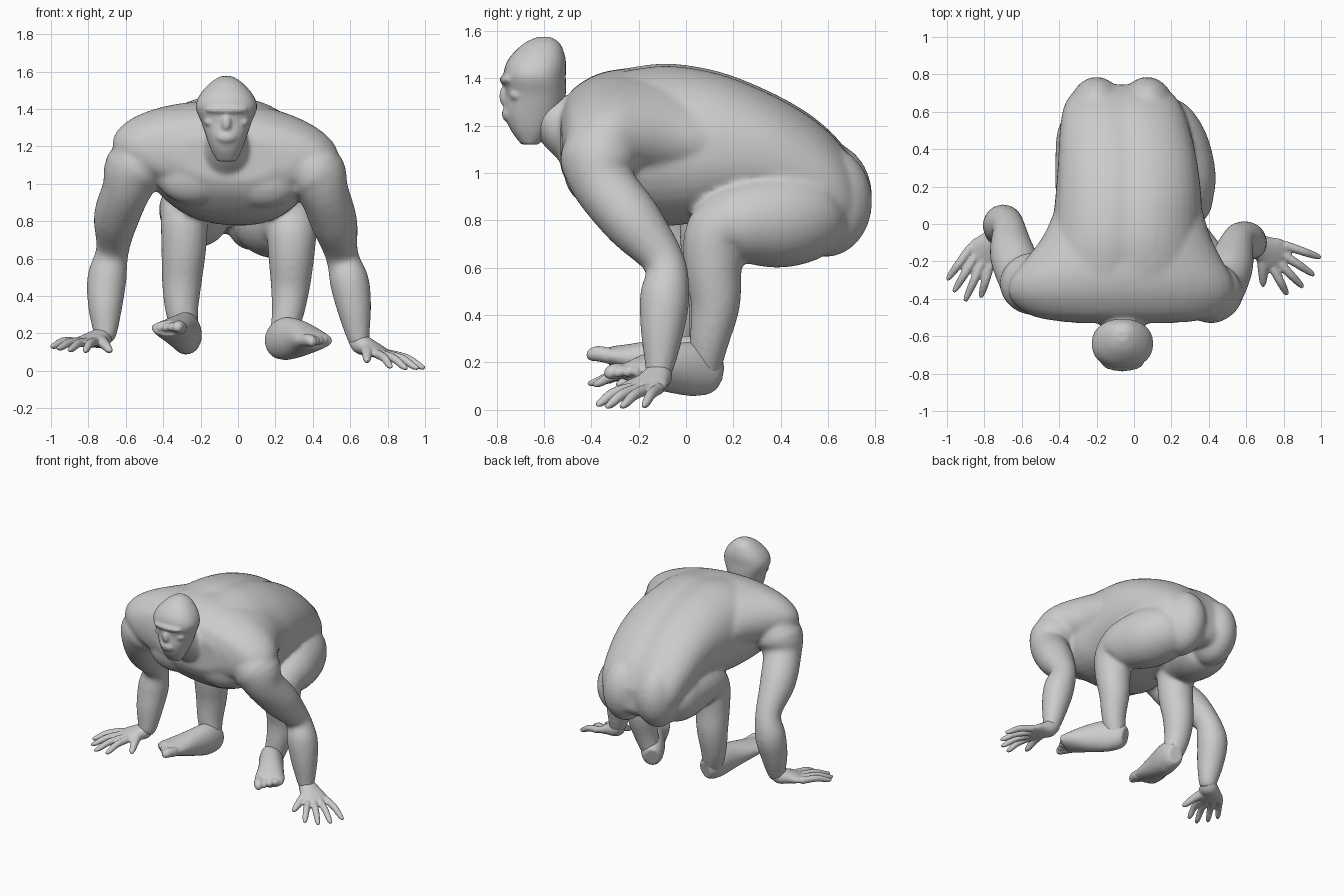
import bpy, bmesh, math
from mathutils import Vector, Matrix

X, Y, Z = Vector((1, 0, 0)), Vector((0, 1, 0)), Vector((0, 0, 1))


def spline(rows, steps=4):
    """Catmull-Rom resampling of rows of equal length."""
    out = []
    for i in range(len(rows) - 1):
        a, b = rows[i], rows[i + 1]
        p = rows[i - 1] if i else a
        q = rows[i + 2] if i + 2 < len(rows) else b
        for k in range(steps):
            t = k / steps
            out.append([0.5 * (2 * b0 + (b1 - a0) * t + (2 * a0 - 5 * b0 + 4 * b1 - c1) * t * t
                               + (3 * b0 - a0 - 3 * b1 + c1) * t ** 3)
                        for a0, b0, b1, c1 in zip(p, a, b, q)])
    return out + [list(rows[-1])]


def tube(bm, rows, ref=Z, axis=None, power=1.0, dent=0.0, tilt=0.0, n=28):
    """Closed loft through rows of (x, y, z, half width[, half height])."""
    pts = spline([r if len(r) == 5 else (*r, r[3]) for r in rows])
    rings = []
    for i, (x, y, z, w, h) in enumerate(pts):
        lo, hi = pts[max(i - 1, 0)], pts[min(i + 1, len(pts) - 1)]
        t = axis or (Vector(hi[:3]) - Vector(lo[:3])).normalized()
        side = t.cross(ref).normalized()
        up = side.cross(t)
        ring = []
        for k in range(n):
            c, s = math.cos(math.tau * k / n), math.sin(math.tau * k / n)
            u = math.copysign(abs(c) ** power, c) * w
            v = math.copysign(abs(s) ** power, s) * h
            if s > 0:
                v -= dent * math.exp(-(u / 0.07) ** 2)
            v -= tilt * u
            ring.append(bm.verts.new(Vector((x, y, z)) + side * u + up * v))
        rings.append(ring)
    for r0, r1 in zip(rings, rings[1:]):
        for k in range(n):
            bm.faces.new((r0[k], r0[(k + 1) % n], r1[(k + 1) % n], r1[k]))
    bm.faces.new(rings[0][::-1])
    bm.faces.new(rings[-1])


def ball(bm, loc, size):
    m = Matrix.Translation(loc) @ Matrix.Diagonal((*size, 1))
    bmesh.ops.create_uvsphere(bm, u_segments=24, v_segments=14, radius=1, matrix=m)


def finish(bm, name, voxel, smooth):
    """Fuse the overlapping volumes into one smooth skin."""
    bmesh.ops.recalc_face_normals(bm, faces=bm.faces)
    me = bpy.data.meshes.new(name)
    bm.to_mesh(me)
    bm.free()
    ob = bpy.data.objects.new(name, me)
    bpy.context.collection.objects.link(ob)
    r = ob.modifiers.new("fuse", 'REMESH')
    r.mode, r.voxel_size, r.use_smooth_shade = 'VOXEL', voxel, True
    s = ob.modifiers.new("soften", 'SMOOTH')
    s.factor, s.iterations = 0.5, smooth


# body: torso with spine groove
bm = bmesh.new()
torso = [(-0.53, -.05, 1.26, 1.02, .26), (-0.48, -.05, 1.35, .93, .38), (-0.35, -.05, 1.42, .82, .44),
         (-0.2, -.045, 1.455, .785, .43), (-0.05, -.04, 1.466, .78, .405), (0.15, -.03, 1.43, .81, .39),
         (0.35, -.035, 1.35, .83, .37), (0.52, -.05, 1.255, .76, .345), (0.64, -.06, 1.15, .73, .31),
         (0.71, -.065, 1.05, .75, .25), (0.745, -.065, .97, .80, .16)]
tube(bm, [(cx, y, (t + b) / 2, w, (t - b) / 2) for y, cx, t, b, w in torso],
     axis=Y, power=0.88, dent=0.018, tilt=0.06, n=40)
# upper back flaring out to the shoulders
tube(bm, [(-.04, -.525, 1.15, .32, .11), (-.05, -.49, 1.16, .50, .18), (-.065, -.40, 1.17, .595, .235),
          (-.065, -.30, 1.185, .595, .25), (-.055, -.19, 1.19, .525, .25), (-.04, -.07, 1.18, .45, .25),
          (-.03, .06, 1.16, .40, .22), (-.03, .16, 1.15, .37, .18)], axis=Y, tilt=0.06, n=40)
for s in (-1, 1):
    ball(bm, (-.05 + s * .19, -.41, 1.04 - s * .01), (.2, .11, .16))        # chest muscle
    ball(bm, (-.065 + s * .135, .59, .89 - s * .01), (.155, .198, .235))    # buttock
# neck
tube(bm, [(-.06, -.42, 1.17, .19), (-.06, -.52, 1.205, .125), (-.06, -.61, 1.28, .09)], ref=X)
# arms: shoulder to wrist
tube(bm, [(-.40, -.33, 1.14, .12), (-.54, -.32, 1.09, .168), (-.595, -.29, .97, .132), (-.65, -.16, .82, .122),
          (-.67, -.02, .65, .088), (-.70, 0, .5, .105), (-.71, -.03, .35, .093), (-.71, -.055, .22, .068),
          (-.72, -.07, .17, .055)], ref=Y)
tube(bm, [(.28, -.38, 1.12, .12), (.405, -.365, 1.06, .168), (.46, -.345, .95, .134), (.515, -.22, .79, .124),
          (.555, -.09, .62, .088), (.595, -.09, .48, .105), (.62, -.1, .34, .093), (.64, -.11, .2, .066),
          (.655, -.12, .14, .05)], ref=Y)
# legs: hip to ankle
tube(bm, [(.09, .62, .86, .12), (.13, .54, .83, .185), (.2, .40, .805, .205), (.265, .24, .79, .178),
          (.285, .13, .74, .138), (.285, .115, .6, .122), (.28, .125, .45, .105), (.265, .1, .3, .085),
          (.23, .075, .16, .068)], ref=X)
tube(bm, [(-.19, .6, .88, .12), (-.22, .5, .86, .18), (-.23, .4, .85, .19), (-.265, .22, .86, .16),
          (-.285, .11, .81, .13), (-.29, .1, .65, .12), (-.30, .115, .48, .107), (-.30, .1, .32, .088),
          (-.275, .08, .19, .068)], ref=X)
finish(bm, "body", 0.013, 10)

# head: skull tapering to the chin, then face forms
bm = bmesh.new()
skull = [(1.575, -.60, .03, .03), (1.545, -.61, .08, .08), (1.48, -.63, .14, .122), (1.41, -.64, .165, .132),
         (1.33, -.635, .135, .127), (1.25, -.645, .108, .12), (1.18, -.655, .082, .085), (1.12, -.66, .05, .035)]
tube(bm, [(-.062, y, z, w, d) for z, y, w, d in skull], ref=Y, axis=Z, power=0.9)
ball(bm, (-.062, -.742, 1.395), (.115, .046, .028))     # brow
ball(bm, (-.062, -.755, 1.325), (.028, .035, .05))      # nose
ball(bm, (-.062, -.737, 1.25), (.06, .042, .04))        # muzzle
for s in (-1, 1):
    ball(bm, (-.062 + s * .08, -.715, 1.33), (.04, .032, .025))    # cheekbone
finish(bm, "head", 0.009, 4)


def hand(name, wrist, knuckle, tips, thumb):
    bm = bmesh.new()
    w, k = Vector(wrist), Vector(knuckle)
    d = (k - w).normalized()
    side = d.cross(Z).normalized()
    tube(bm, [(*(w - d * .03 + Z * .02), .04, .04), (*w.lerp(k, .1), .062, .055), (*w.lerp(k, .45), .075, .045),
              (*w.lerp(k, .8), .09, .034), (*(k + d * .015), .085, .024)])
    for i, tip in enumerate(tips):      # little finger first
        a, b = k + side * (1.5 - i) * .046 * (1 if wrist[0] < 0 else -1), Vector(tip)
        mid = a.lerp(b, .5) + Z * .014
        tube(bm, [(*a, .025), (*mid, .023), (*a.lerp(b, .85), .018), (*b, .009)], n=12)
    a, b = w.lerp(k, .35), Vector(thumb)
    tube(bm, [(*a, .042), (*(a.lerp(b, .5) + Z * .008), .03), (*a.lerp(b, .85), .021), (*b, .009)], n=12)
    finish(bm, name, 0.008, 2)


hand("left_hand", (.645, -.11, .15), (.775, -.175, .09),
     [(1.0, -.18, .015), (.965, -.275, .013), (.905, -.34, .012), (.82, -.38, .02)], (.69, -.335, .05))
hand("right_hand", (-.72, -.06, .18), (-.82, -.17, .155),
     [(-1.0, -.30, .13), (-.965, -.365, .12), (-.905, -.415, .11), (-.82, -.395, .105)], (-.68, -.295, .105))


def foot(name, rows, outward):
    bm = bmesh.new()
    tube(bm, rows)
    e = Vector(rows[-1][:3])
    d = (e - Vector(rows[-3][:3])).normalized()
    side = d.cross(Z).normalized()
    if side.x * outward < 0:
        side = -side
    # toes, big toe on the inner side
    for i in range(5):
        r = (.034, .027, .025, .024, .022)[i]
        a = e + side * (-.065 + i * .037) - d * (.02 + .015 * i)
        b = a + d * (.105 - .007 * i)
        tube(bm, [(*a, r), (*(a.lerp(b, .5) + Z * .006), r), (*a.lerp(b, .85), r * .8), (*b, r * .4)], n=12)
    finish(bm, name, 0.009, 3)


foot("left_foot", [(.19, .135, .145, .05, .065), (.21, .10, .155, .073, .095), (.255, .03, .172, .083, .115),
                   (.33, -.08, .172, .087, .098), (.39, -.18, .165, .1, .065), (.42, -.235, .16, .097, .042)], 1)
foot("right_foot", [(-.257, .14, .17, .05, .065), (-.265, .10, .18, .072, .093), (-.28, .02, .20, .082, .113),
                    (-.31, -.10, .21, .085, .093), (-.35, -.23, .22, .097, .06), (-.37, -.32, .228, .094, .04)], -1)
